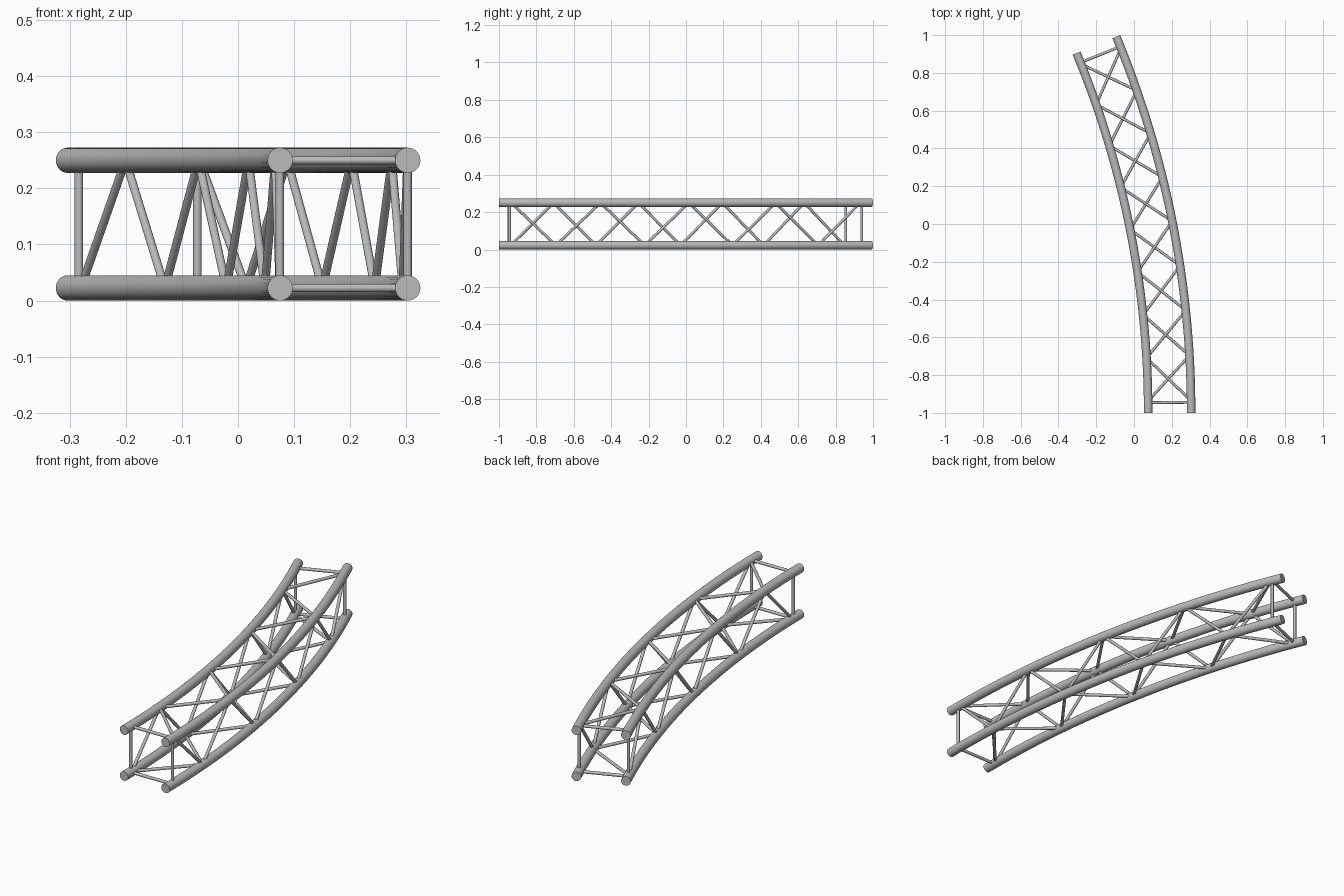
import bpy, bmesh
from math import sin, cos, radians, pi
from mathutils import Vector

if "Cube" in bpy.data.objects:
    bpy.data.objects.remove(bpy.data.objects["Cube"], do_unlink=True)

SWEEP = 22.5                        # arc of the truss in degrees
OUTER, INNER = 5.204, 4.9765        # chord radii
CENTRE = Vector((0.3025 - OUTER, -1, 0))
TUBE, ROD = 0.0225, 0.0075
LOW, HIGH = TUBE, 0.25
BAYS = 8

steel = bpy.data.materials.new("grey steel")
steel.use_nodes = True
grey = (0.5, 0.5, 0.5, 1)
steel.diffuse_color = grey
steel.node_tree.nodes["Principled BSDF"].inputs["Base Color"].default_value = grey


def arc_point(radius, angle, z):
    a = radians(angle)
    return CENTRE + Vector((radius * cos(a), radius * sin(a), z))


def tube(name, points, radius, sides):
    """Round capped tube through a list of points, square to its path."""
    bm = bmesh.new()
    rings = []
    for i, p in enumerate(points):
        t = points[min(i + 1, len(points) - 1)] - points[max(i - 1, 0)]
        t.normalize()
        ref = Vector((0, 0, 1)) if abs(t.z) < 0.95 else Vector((0, 1, 0))
        u = t.cross(ref).normalized()
        v = u.cross(t)
        rings.append([bm.verts.new(p + radius * (u * cos(2 * pi * k / sides) + v * sin(2 * pi * k / sides)))
                      for k in range(sides)])
    for a, b in zip(rings, rings[1:]):
        for k in range(sides):
            n = (k + 1) % sides
            bm.faces.new((a[k], a[n], b[n], b[k]))
    bm.faces.new(rings[0])
    bm.faces.new(rings[-1])
    bmesh.ops.recalc_face_normals(bm, faces=bm.faces)
    mesh = bpy.data.meshes.new(name)
    bm.to_mesh(mesh)
    bm.free()
    mesh.materials.append(steel)
    obj = bpy.data.objects.new(name, mesh)
    bpy.context.collection.objects.link(obj)
    obj.select_set(True)
    bpy.context.view_layer.objects.active = obj


bpy.ops.object.select_all(action='DESELECT')
chords = {"inner": INNER, "outer": OUTER}
levels = {"bottom": LOW, "top": HIGH}

# Four curved main chords
STEPS = 40
for side, r in chords.items():
    for level, z in levels.items():
        tube(f"{side}_{level}_chord",
             [arc_point(r, SWEEP * i / STEPS, z) for i in range(STEPS + 1)], TUBE, 32)

# Square frames near both ends
for end, angle in (("front", 0.62), ("back", SWEEP - 0.62)):
    for side, r in chords.items():
        tube(f"{end}_{side}_upright", [arc_point(r, angle, LOW), arc_point(r, angle, HIGH)], ROD, 16)
    for level, z in levels.items():
        tube(f"{end}_{level}_crossbar", [arc_point(INNER, angle, z), arc_point(OUTER, angle, z)], ROD, 16)

# Zigzag lacing on all four faces, opposite faces in opposite phase
MARGIN = 0.72
node = [MARGIN + (SWEEP - 2 * MARGIN) * k / BAYS for k in range(BAYS + 1)]
for k in range(BAYS):
    ends = (k, k + 1)
    for side, r in chords.items():
        phase = 1 if side == "inner" else 0
        tube(f"{side}_diagonal_{k + 1}",
             [arc_point(r, node[j], HIGH if j % 2 == phase else LOW) for j in ends], ROD, 16)
    for level, z in levels.items():
        phase = 1 if level == "top" else 0
        tube(f"{level}_diagonal_{k + 1}",
             [arc_point(INNER if j % 2 == phase else OUTER, node[j], z) for j in ends], ROD, 16)

bpy.ops.object.shade_smooth_by_angle(angle=radians(40))
